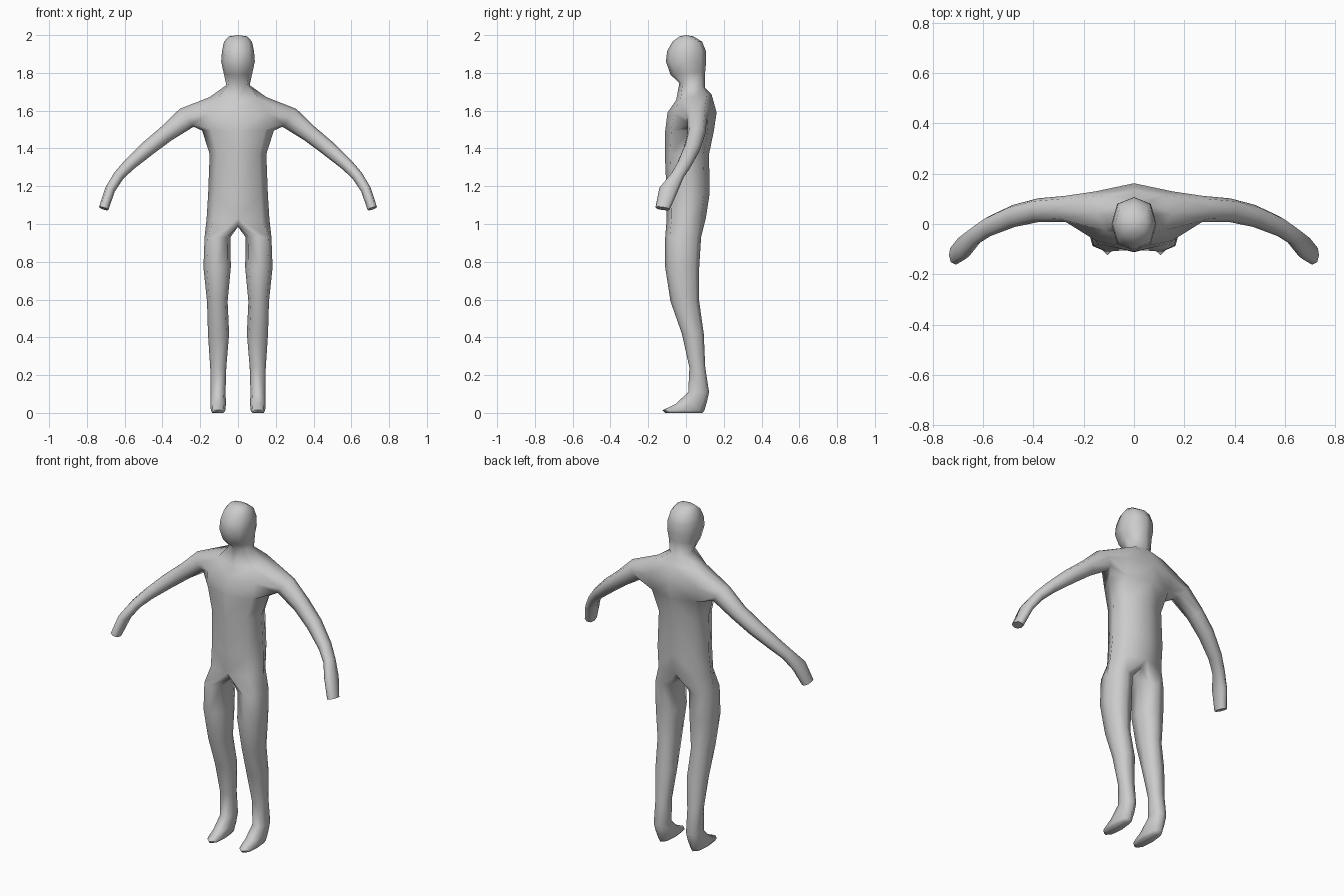
import bpy, bmesh, math
from mathutils import Vector

if "Cube" in bpy.data.objects:
    bpy.data.objects.remove(bpy.data.objects["Cube"])

bm = bmesh.new()
K = 0.75  # fullness of the diagonal corners of a section
UNIT = [(0, -1), (K, -K), (1, 0), (K, K), (0, 1), (-K, K), (-1, 0), (-K, -K)]


def ring(z, x0, x1, yf, yb, tilt=0.0, count=8):
    """Eight-sided horizontal section, from the front round by +x."""
    cx, rx, cy, ry = (x0 + x1) / 2, (x1 - x0) / 2, (yf + yb) / 2, (yb - yf) / 2
    return [bm.verts.new((cx + u * rx, cy + v * ry, z + tilt * v)) for u, v in UNIT[:count]]


def bridge(a, b, closed=True):
    n = len(a)
    for i in range(n if closed else n - 1):
        j = (i + 1) % n
        bm.faces.new((a[i], a[j], b[j], b[i]))


# half torso, neck and head: z, half width, front y, back y, tilt
trunk = [
    (1.03, 0.166, -0.102, 0.105, 0.0),
    (1.16, 0.158, -0.103, 0.125, 0.0),
    (1.37, 0.150, -0.112, 0.122, 0.0),
    (1.495, 0.190, -0.110, 0.148, 0.0),   # armpit
    (1.59, 0.205, -0.098, 0.162, 0.0),
    (1.672, 0.150, -0.052, 0.135, 0.016),  # shoulder top
    (1.735, 0.062, -0.035, 0.100, -0.012),  # neck
    (1.80, 0.076, -0.082, 0.102, 0.01),
    (1.86, 0.089, -0.106, 0.107, 0.0),
    (1.915, 0.085, -0.100, 0.106, 0.0),
    (1.965, 0.074, -0.072, 0.085, 0.0),
    (1.993, 0.050, -0.035, 0.040, 0.0),
]
T = [ring(z, -x, x, f, b, t, 5) for z, x, f, b, t in trunk]
for r in range(len(T) - 1):
    for c in range(4):
        if r in (3, 4) and c in (1, 2):
            continue  # opening for the arm
        bm.faces.new((T[r][c], T[r][c + 1], T[r + 1][c + 1], T[r + 1][c]))
crown = bm.verts.new((0, 0.0, 2.0))
for c in range(4):
    bm.faces.new((T[-1][c], T[-1][c + 1], crown))

# arm: centre, half height, half depth
arm = [
    ((0.272, 0.060, 1.562), 0.060, 0.052),
    ((0.380, 0.055, 1.478), 0.045, 0.047),
    ((0.478, 0.032, 1.400), 0.041, 0.044),
    ((0.577, -0.010, 1.313), 0.033, 0.039),
    ((0.632, -0.047, 1.255), 0.029, 0.036),
    ((0.677, -0.092, 1.183), 0.027, 0.050),
    ((0.711, -0.124, 1.082), 0.026, 0.038),
]
lo, mid, up = T[3], T[4], T[5]
bm.verts.remove(mid[2])
prev = [mid[3], up[3], up[2], up[1], mid[1], lo[1], lo[2], lo[3]]
centres = [Vector(a[0]) for a in arm]
for i, (c, rv, ry) in enumerate(arm):
    d = (centres[min(i + 1, len(arm) - 1)] - centres[max(i - 1, 0)])
    d.y *= 0.5
    d.normalize()
    v = d.cross(Vector((0, 1, 0))).normalized()
    n = v.cross(d)
    cur = [bm.verts.new(centres[i] + n * (ry * q) + v * (rv * p))
           for p, q in [(0, 1), (K, K), (1, 0), (K, -K), (0, -1), (-K, -K), (-1, 0), (-K, K)]]
    bridge(prev, cur)
    prev = cur
bm.faces.new(prev)

# leg: z, inner x, outer x, front y, back y, tilt
leg = [
    (0.93, 0.040, 0.177, -0.110, 0.080, 0.0),
    (0.77, 0.038, 0.183, -0.110, 0.070, 0.0),
    (0.59, 0.055, 0.164, -0.082, 0.070, 0.0),
    (0.42, 0.047, 0.159, -0.022, 0.094, 0.0),
    (0.24, 0.062, 0.147, 0.018, 0.102, 0.0),
    (0.11, 0.066, 0.145, 0.012, 0.122, 0.0),
    (0.055, 0.064, 0.146, -0.055, 0.112, 0.008),
    (0.014, 0.066, 0.144, -0.124, 0.098, 0.0),
    (0.0, 0.076, 0.136, -0.110, 0.088, 0.0),
]
crotch = [bm.verts.new((0, y, z)) for y, z in [(0.065, 0.998), (0.0, 0.985), (-0.065, 0.99)]]
prev = T[0] + crotch
for s in leg:
    cur = ring(*s)
    bridge(prev, cur)
    prev = cur
bm.faces.new(prev)

# one skin, mirrored to the other side
bmesh.ops.recalc_face_normals(bm, faces=bm.faces)
mesh = bpy.data.meshes.new("body")
bm.to_mesh(mesh)
bm.free()
body = bpy.data.objects.new("body", mesh)
bpy.context.collection.objects.link(body)
mirror = body.modifiers.new("mirror", 'MIRROR')
mirror.use_axis[0] = True
mirror.merge_threshold = 0.001
bpy.context.view_layer.objects.active = body
body.select_set(True)
bpy.ops.object.modifier_apply(modifier="mirror")
bm = bmesh.new()
bm.from_mesh(mesh)
bmesh.ops.recalc_face_normals(bm, faces=bm.faces)
bm.to_mesh(mesh)
bm.free()
bpy.ops.object.shade_smooth_by_angle(angle=math.radians(75))
